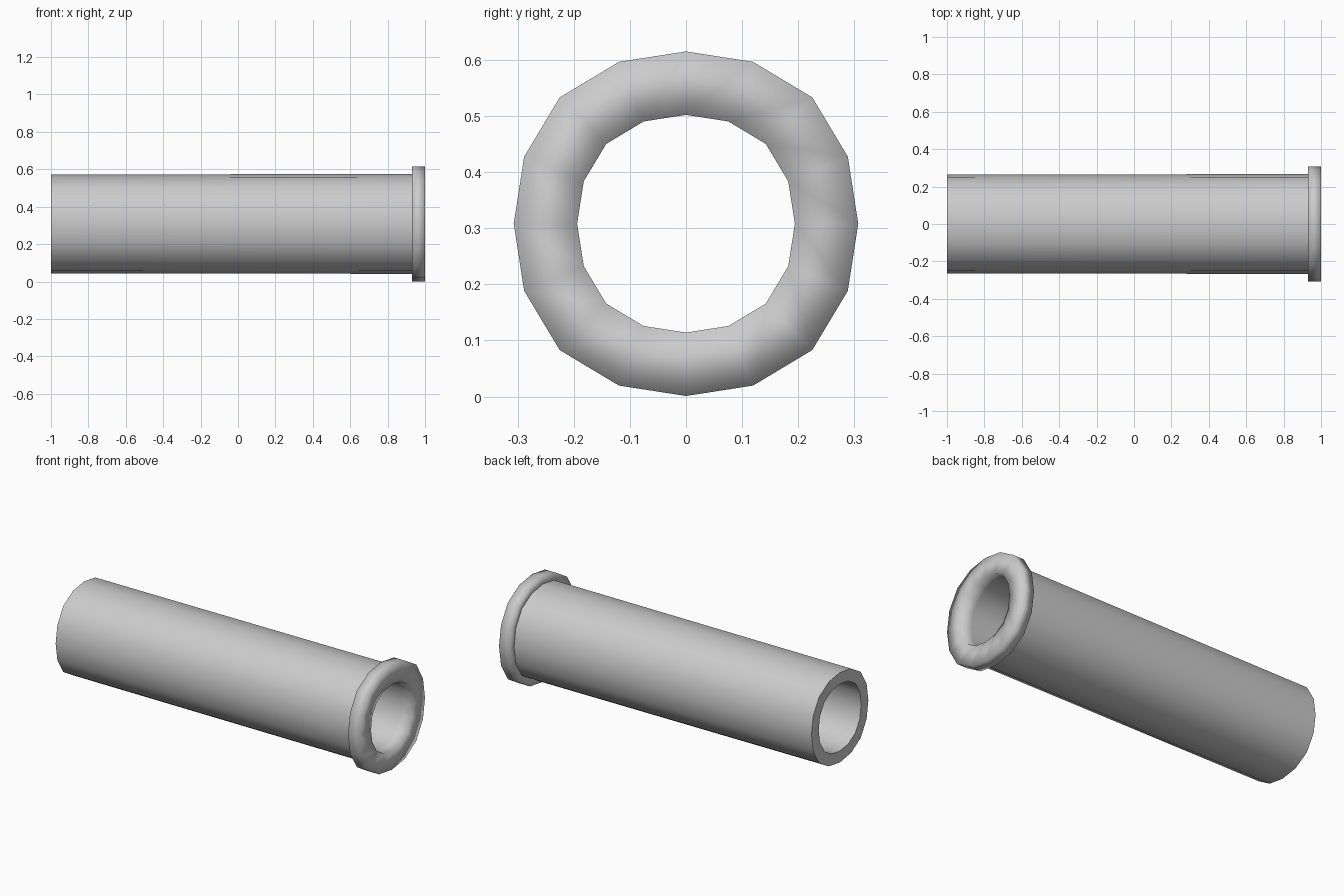
import bpy, bmesh, math

if "Cube" in bpy.data.objects:
    bpy.data.objects.remove(bpy.data.objects["Cube"])

CZ = 0.308
SIDES = 16
# slightly squared round section, repeated every quarter turn
BULGE = [1.0, 1.017, 1.037, 1.017]


def lathe(name, profile, angle):
    """Sweep an (x, radius) profile around the tube axis."""
    bm = bmesh.new()
    rings = []
    for x, r in profile:
        ring = []
        for i in range(SIDES):
            a = 2 * math.pi * i / SIDES
            k = r * BULGE[i % 4]
            ring.append(bm.verts.new((x, k * math.cos(a), CZ + k * math.sin(a))))
        rings.append(ring)
    for a, b in zip(rings, rings[1:]):
        for i in range(SIDES):
            j = (i + 1) % SIDES
            bm.faces.new((a[i], b[i], b[j], a[j]))
    # point all faces away from the solid wall
    bmesh.ops.reverse_faces(bm, faces=bm.faces[:])
    mesh = bpy.data.meshes.new(name)
    bm.to_mesh(mesh)
    bm.free()
    obj = bpy.data.objects.new(name, mesh)
    bpy.context.collection.objects.link(obj)
    bpy.ops.object.select_all(action='DESELECT')
    obj.select_set(True)
    bpy.context.view_layer.objects.active = obj
    bpy.ops.object.shade_smooth_by_angle(angle=math.radians(angle))
    return obj


# long hollow tube: bore, open end face, outer wall
lathe("tube", [(0.93, 0.194), (-1.0, 0.197), (-1.0, 0.264), (0.93, 0.267)], 40)

# softly shaded collar at the right end
lathe("collar", [(0.93, 0.267), (0.93, 0.307), (1.0, 0.307),
                 (1.0, 0.194), (0.93, 0.194)], 180)
